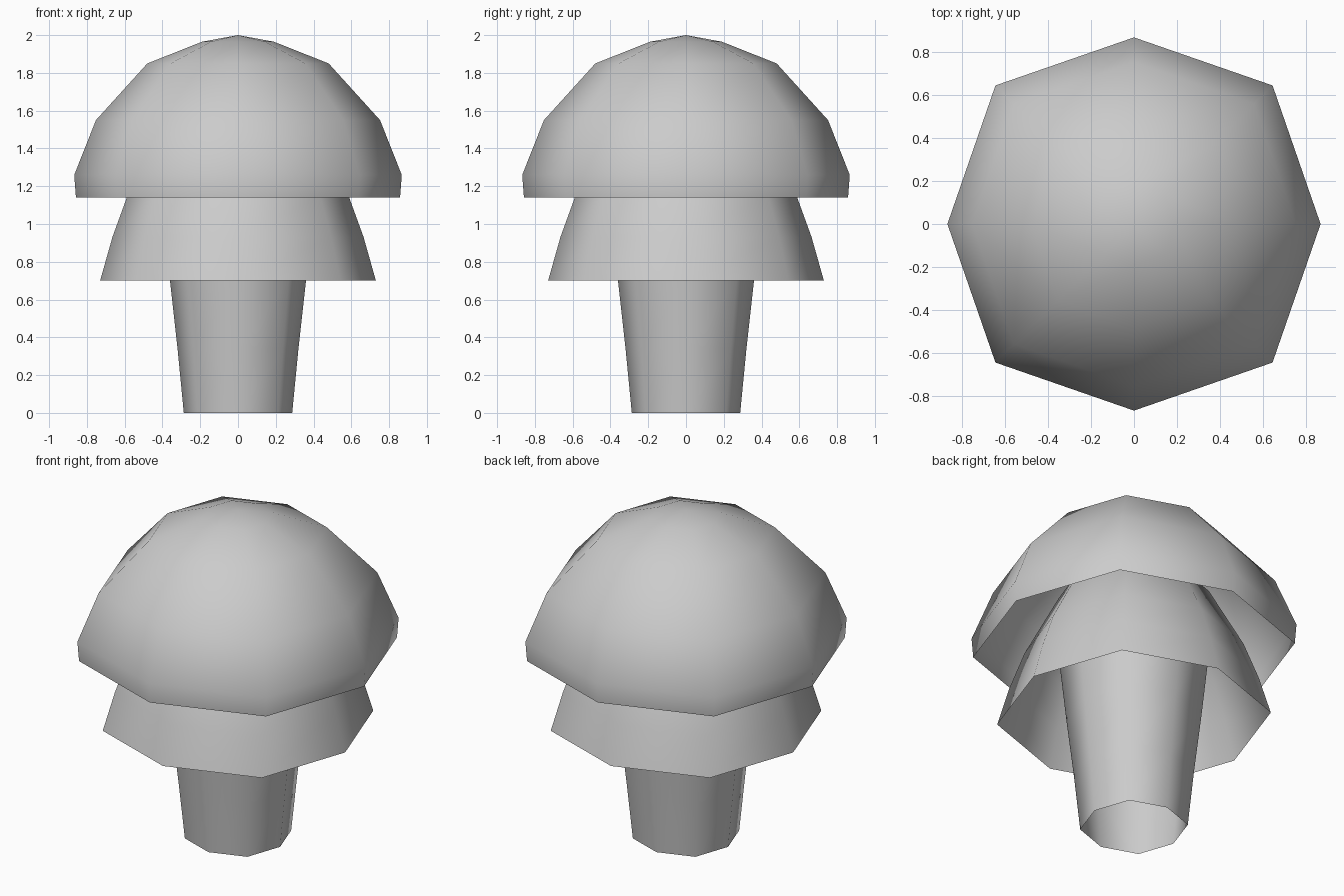
import bpy
import bmesh
from math import sin, cos, pi

cube = bpy.data.objects.get("Cube")
if cube:
    bpy.data.objects.remove(cube, do_unlink=True)

SIDES = 8
CORNER = 1.05  # diagonal corners sit slightly further out

grey = bpy.data.materials.new("light grey")
grey.use_nodes = True
colour = (0.6, 0.6, 0.6, 1)
grey.diffuse_color = colour
grey.node_tree.nodes["Principled BSDF"].inputs["Base Color"].default_value = colour


def lathe(name, profile):
    """Open eight-sided shell from (radius, height) points, bottom to top."""
    bm = bmesh.new()
    rings = []
    for r, z in profile:
        if r == 0:
            rings.append([bm.verts.new((0, 0, z))] * SIDES)
            continue
        ring = []
        for i in range(SIDES):
            a = 2 * pi * i / SIDES
            k = r * (CORNER if i % 2 else 1)
            ring.append(bm.verts.new((k * cos(a), k * sin(a), z)))
        rings.append(ring)
    for low, high in zip(rings, rings[1:]):
        for i in range(SIDES):
            j = (i + 1) % SIDES
            corners = [low[i], low[j], high[j], high[i]]
            bm.faces.new(list(dict.fromkeys(corners)))
    for face in bm.faces:
        face.smooth = True
    mesh = bpy.data.meshes.new(name)
    bm.to_mesh(mesh)
    bm.free()
    mesh.materials.append(grey)
    obj = bpy.data.objects.new(name, mesh)
    bpy.context.collection.objects.link(obj)
    return obj


# Hollow trunk, widening upwards into the lower tier
lathe("trunk", [(0.287, 0), (0.32, 0.34), (0.36, 0.7), (0.41, 1.2)])

# Lower tier, tucked under the crown
lathe("lower_tier", [(0.73, 0.7), (0.665, 0.93), (0.585, 1.15),
                     (0.4, 1.5), (0.2, 1.65), (0, 1.7)])

# Domed crown, open underneath
lathe("crown", [(0.858, 1.14), (0.867, 1.26), (0.752, 1.55),
                (0.48, 1.85), (0.19, 1.965), (0, 2)])
